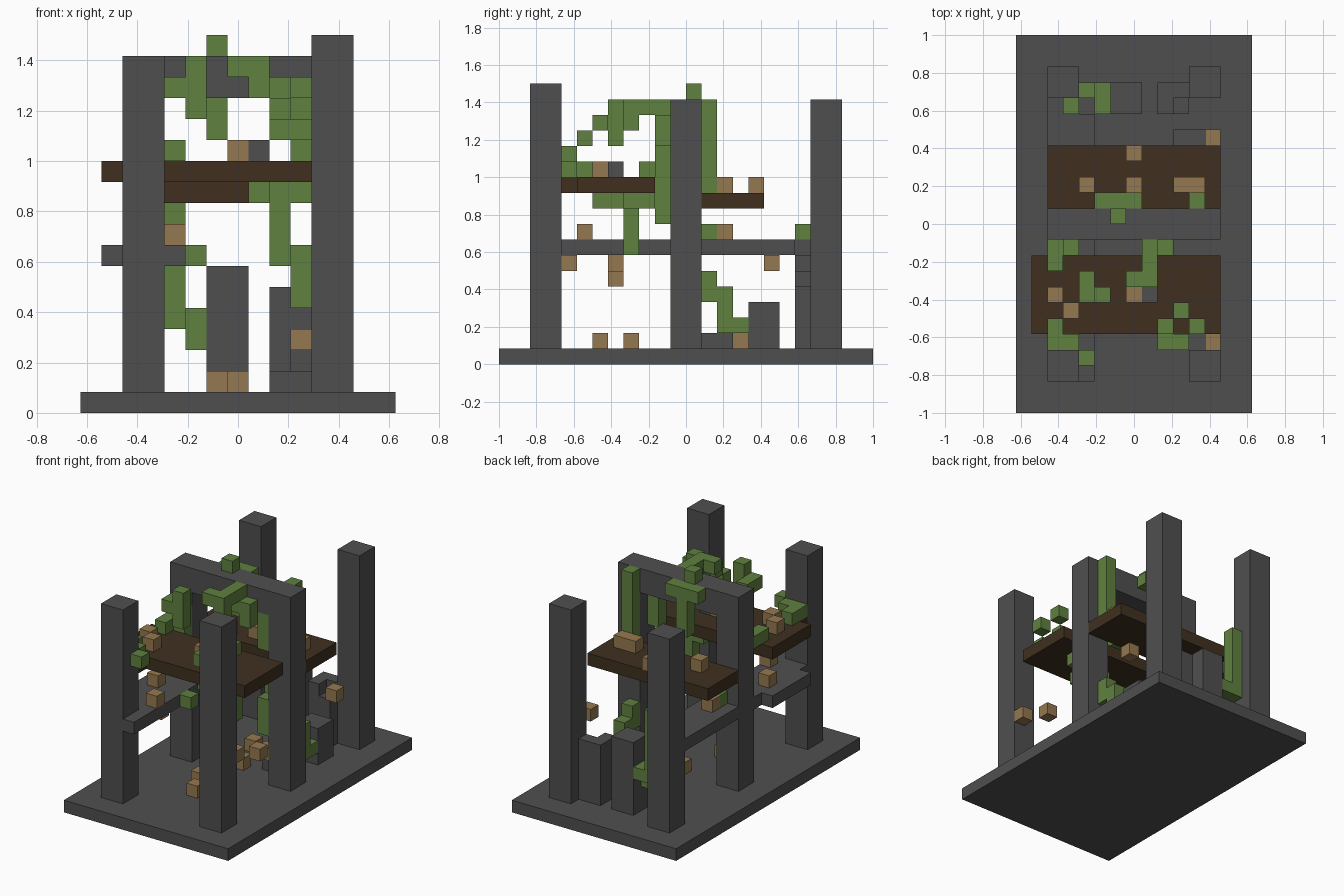
import bpy
import bmesh
from mathutils import Vector

cube = bpy.data.objects.get("Cube")
if cube:
    bpy.data.objects.remove(cube, do_unlink=True)

UNIT = 1 / 12
ORIGIN = Vector((-7.5, -12, 0))


def material(name, color):
    mat = bpy.data.materials.new(name)
    mat.use_nodes = True
    rgba = (*color, 1)
    mat.diffuse_color = rgba
    mat.node_tree.nodes["Principled BSDF"].inputs["Base Color"].default_value = rgba
    return mat


stone = material("dark stone", (.078, .078, .078))
plank_wood = material("dark plank wood", (.05, .03, .014))
leaf = material("leaf green", (.115, .22, .05))
crate_wood = material("light crate wood", (.3, .19, .08))

STEPS = {
    "right": Vector((1, 0, 0)), "left": Vector((-1, 0, 0)),
    "back": Vector((0, 1, 0)), "front": Vector((0, -1, 0)),
    "up": Vector((0, 0, 1)), "down": Vector((0, 0, -1)),
}


def build(name, mat, cells):
    """Make one closed block mesh, leaving out faces between touching cells."""
    cells = set(cells)
    bm = bmesh.new()
    for cell in sorted(cells):
        for step in STEPS.values():
            if tuple(int(v) for v in Vector(cell) + step) in cells:
                continue
            side = Vector((step.y, step.z, step.x)) / 2
            other = step.cross(side)
            middle = Vector(cell) + Vector((.5, .5, .5)) + step / 2
            corners = (side + other, other - side, -side - other, side - other)
            bm.faces.new([bm.verts.new((middle + c + ORIGIN) * UNIT) for c in corners])
    bmesh.ops.remove_doubles(bm, verts=bm.verts, dist=UNIT / 100)
    bmesh.ops.dissolve_limit(bm, angle_limit=.01, verts=bm.verts, edges=bm.edges)
    bmesh.ops.recalc_face_normals(bm, faces=bm.faces)
    mesh = bpy.data.meshes.new(name)
    bm.to_mesh(mesh)
    bm.free()
    mesh.materials.append(mat)
    obj = bpy.data.objects.new(name, mesh)
    bpy.context.collection.objects.link(obj)


def box(low, high):
    return [(x, y, z) for x in range(low[0], high[0])
            for y in range(low[1], high[1]) for z in range(low[2], high[2])]


def walk(start, path=""):
    """Cells met when stepping from a start cell along named directions."""
    spot = Vector(start)
    cells = [tuple(start)]
    for word in path.split():
        spot = spot + STEPS[word]
        cells.append(tuple(int(v) for v in spot))
    return cells


# Floor slab
build("floor_slab", stone, box((0, 0, 0), (15, 24, 1)))

# Corner posts, one taller than the rest
for x, side in ((2, "right"), (11, "left")):
    for y, place in ((2, "front"), (20, "back")):
        top = 18 if (side, place) == ("left", "front") else 17
        build(f"{place}_{side}_post", stone, box((x, y, 1), (x + 2, y + 2, top)))

# Middle gate with lintel
build("middle_gate", stone, box((2, 11, 1), (4, 13, 17)) + box((11, 11, 1), (13, 13, 17))
      + box((4, 11, 15), (11, 13, 17)))

# Side ledge with overhang
build("side_ledge", stone, box((4, 2, 7), (5, 19, 8)) + box((2, 4, 7), (4, 11, 8))
      + box((2, 13, 7), (4, 20, 8)) + box((1, 5, 7), (2, 10, 8)))

# Broken stumps on the floor
build("tall_stump", stone, box((6, 19, 1), (8, 21, 7)))
build("notched_stump", stone, box((9, 19, 1), (11, 21, 5)) + box((9, 20, 5), (11, 21, 6))
      + [(9, 19, 5)])
build("short_stump", stone, box((10, 16, 1), (12, 18, 4)))
build("flat_stone", stone, box((9, 13, 1), (11, 15, 2)))
build("loose_stone", stone, [(8, 7, 12)])

# Plank decks
build("front_deck", plank_wood, box((1, 5, 11), (13, 10, 12)) + box((2, 4, 11), (4, 5, 12)))
build("back_deck", plank_wood, box((2, 13, 10), (13, 17, 11)))

# Vines, each a start cell and a route
VINES = {
    "lintel_tuft": ((6, 12, 17), ""),
    "lintel_back_vine": ((5, 13, 16), "right right left down down down"),
    "post_back_vine": ((11, 13, 11), "up up up up up"),
    "lintel_front_vine": ((7, 8, 16), "right down up back back down right down"),
    "lintel_front_tip": ((8, 10, 16), ""),
    "hanging_vine": ((4, 8, 15), "front right up down down"),
    "deck_vine": ((2, 5, 12), "front right"),
    "deck_leaf": ((4, 3, 12), ""),
    "gate_right_vine": ((2, 9, 12), "back right up down down down down"),
    "gate_inner_vine": ((10, 11, 12), "up up"),
    "gate_lower_vine": ((10, 11, 5), "up up"),
    "upper_leaf": ((10, 6, 15), ""),
    "upper_left_leaf": ((11, 5, 14), ""),
    "upper_right_leaf": ((9, 5, 14), ""),
    "upper_front_vine": ((9, 4, 13), "right"),
    "under_deck_vine": ((8, 6, 10), "back back right down down down up up up right back"),
    "ledge_leaf": ((5, 8, 7), ""),
    "ledge_back_leaf": ((3, 19, 8), ""),
    "ledge_middle_leaf": ((3, 13, 8), ""),
    "back_post_vine": ((5, 19, 3), "up back left up up up up up"),
    "floor_vine": ((11, 13, 5), "down back down down back"),
}
for name, (start, path) in VINES.items():
    build(name, leaf, walk(start, path))

# Crates on the decks, ledge and floor
CRATES = {
    "front_deck_crate": [(7, 7, 12), (3, 6, 12), (2, 7, 12)],
    "back_deck_crate": [(4, 14, 11), (7, 14, 11), (7, 16, 11)],
    "ledge_crate": [(4, 5, 8), (2, 8, 8), (3, 14, 8)],
    "hanging_crate": [(12, 4, 6), (12, 7, 5), (3, 7, 6), (12, 17, 6), (10, 11, 3)],
    "floor_crate": [(7, 6, 1), (6, 8, 1), (7, 12, 1), (6, 15, 1)],
}
for name, spots in CRATES.items():
    for spot in spots:
        build(name, crate_wood, [spot])
build("long_crate", crate_wood, walk((10, 14, 11), "right"))
